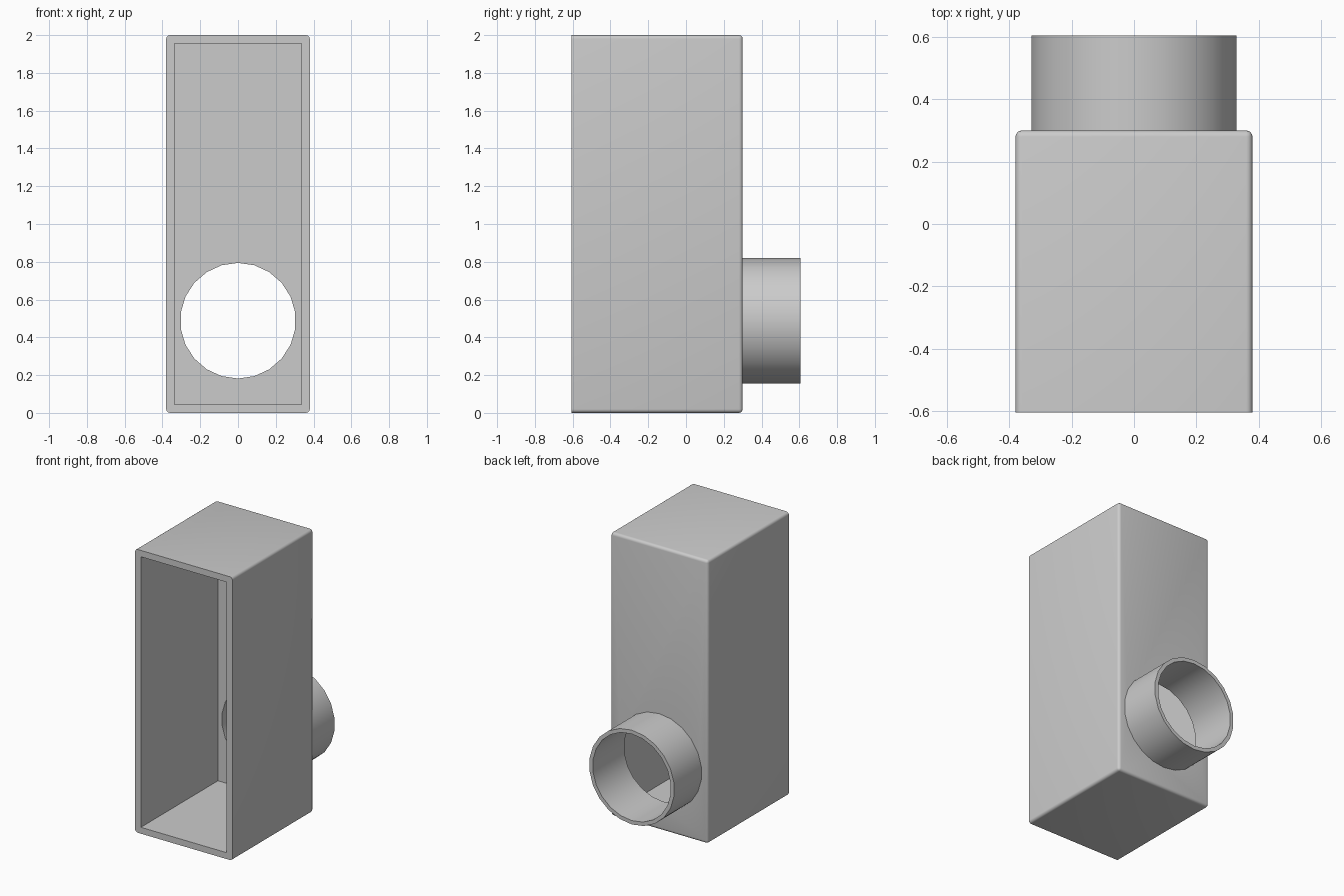
import bpy, bmesh, math
from mathutils import Matrix, Vector

if "Cube" in bpy.data.objects:
    bpy.data.objects.remove(bpy.data.objects["Cube"])

HALF_W, HEIGHT = 0.38, 2.0
FRONT, BACK, PIPE_END = -0.605, 0.3, 0.605
WALL, ROUND = 0.045, 0.02
PIPE_Z, R_OUT, R_IN, SIDES = 0.488, 0.333, 0.306, 22

grey = bpy.data.materials.new("plain grey")
grey.use_nodes = True
colour = (0.6, 0.6, 0.6, 1)
grey.diffuse_color = colour
grey.node_tree.nodes["Principled BSDF"].inputs["Base Color"].default_value = colour


def finish(name, bm):
    mesh = bpy.data.meshes.new(name)
    bm.to_mesh(mesh)
    bm.free()
    mesh.materials.append(grey)
    obj = bpy.data.objects.new(name, mesh)
    bpy.context.collection.objects.link(obj)
    return obj


def box(name, lo, hi, rounded=False):
    lo, hi = Vector(lo), Vector(hi)
    bm = bmesh.new()
    bmesh.ops.create_cube(bm, size=1)
    bmesh.ops.scale(bm, vec=hi - lo, verts=bm.verts)
    bmesh.ops.translate(bm, vec=(lo + hi) / 2, verts=bm.verts)
    if rounded:
        # every edge except those around the open front
        edges = [e for e in bm.edges if max(v.co.y for v in e.verts) > lo.y + 0.01]
        bmesh.ops.bevel(bm, geom=edges, offset=ROUND, segments=4, profile=0.5, affect="EDGES")
    return finish(name, bm)


def cylinder(name, radius, y0, y1):
    bm = bmesh.new()
    bmesh.ops.create_cone(bm, cap_ends=True, segments=SIDES, radius1=radius,
                          radius2=radius, depth=y1 - y0)
    turn = Matrix.Rotation(math.pi / 2, 4, "X")
    place = Matrix.Translation((0, (y0 + y1) / 2, PIPE_Z))
    bmesh.ops.transform(bm, matrix=place @ turn, verts=bm.verts)
    return finish(name, bm)


def cut(obj, cutter):
    mod = obj.modifiers.new("cut", "BOOLEAN")
    mod.operation, mod.solver, mod.object = "DIFFERENCE", "EXACT", cutter
    bpy.ops.object.select_all(action="DESELECT")
    bpy.context.view_layer.objects.active = obj
    obj.select_set(True)
    bpy.ops.object.modifier_apply(modifier=mod.name)


# Hollow housing, open at the front, and round outlet pipe
housing = box("housing", (-HALF_W, FRONT, 0), (HALF_W, BACK, HEIGHT), rounded=True)
pipe = cylinder("outlet_pipe", R_OUT, BACK - 0.01, PIPE_END)

# Cutters for the cavity and the bore
cavity = box("cavity_cutter", (WALL - HALF_W, FRONT - 0.1, WALL),
             (HALF_W - WALL, BACK - WALL, HEIGHT - WALL))
bore = cylinder("bore_cutter", R_IN, 0, PIPE_END + 0.1)
cut(housing, cavity)
cut(housing, bore)
cut(pipe, bore)
for helper in (cavity, bore):
    bpy.data.objects.remove(helper)

# Smooth curved surfaces, crisp corners
for part in (housing, pipe):
    bpy.ops.object.select_all(action="DESELECT")
    bpy.context.view_layer.objects.active = part
    part.select_set(True)
    bpy.ops.object.shade_smooth_by_angle(angle=math.radians(30))
